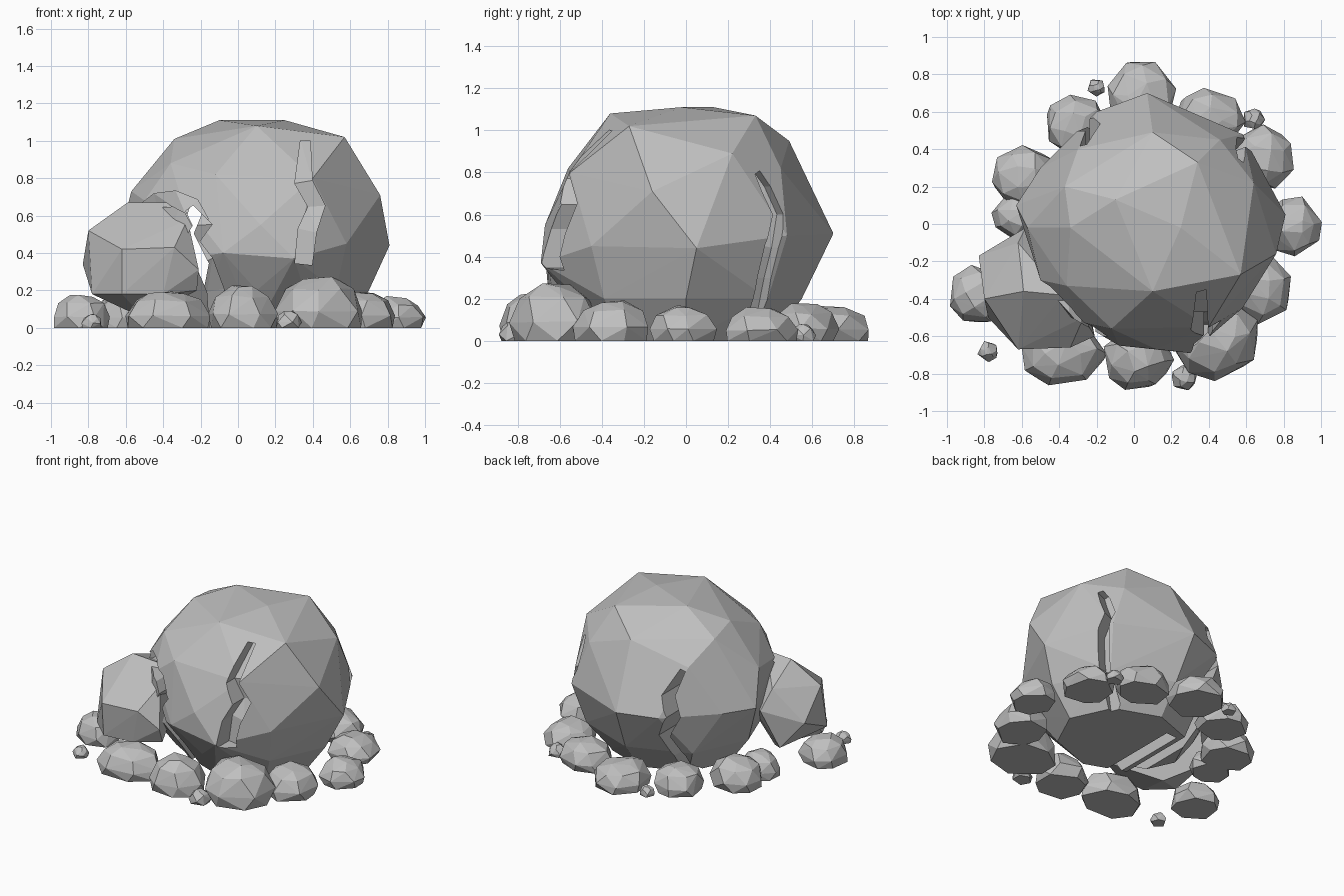
import bpy, bmesh, math, random
from mathutils import Vector
from mathutils.bvhtree import BVHTree

random.seed(4)

cube = bpy.data.objects.get("Cube")
if cube:
    bpy.data.objects.remove(cube, do_unlink=True)

# One grey stone material
stone = bpy.data.materials.new("grey stone")
stone.use_nodes = True
grey = (0.52, 0.52, 0.52, 1)
stone.diffuse_color = grey
shader = stone.node_tree.nodes["Principled BSDF"]
shader.inputs["Base Color"].default_value = grey
shader.inputs["Roughness"].default_value = 0.9


def add_object(name, bm):
    """Turn a bmesh into a flat shaded stone object."""
    bmesh.ops.recalc_face_normals(bm, faces=bm.faces[:])
    mesh = bpy.data.meshes.new(name)
    bm.to_mesh(mesh)
    bm.free()
    mesh.materials.append(stone)
    obj = bpy.data.objects.new(name, mesh)
    bpy.context.collection.objects.link(obj)
    return obj


def hull(name, points):
    """Chiselled stone: the convex hull of a few corner points."""
    bm = bmesh.new()
    for point in points:
        bm.verts.new(point)
    result = bmesh.ops.convex_hull(bm, input=bm.verts[:])
    spare = set(result["geom_interior"]) | set(result["geom_unused"])
    spare = [v for v in spare if isinstance(v, bmesh.types.BMVert)]
    bmesh.ops.delete(bm, geom=spare, context="VERTS")
    return add_object(name, bm)


def carve(target, cutter):
    """Subtract the cutter from the target and remove the cutter."""
    cutter.hide_render = True
    mod = target.modifiers.new("carve", "BOOLEAN")
    mod.operation = "DIFFERENCE"
    mod.solver = "EXACT"
    mod.object = cutter
    bpy.context.view_layer.objects.active = target
    bpy.ops.object.modifier_apply(modifier=mod.name)
    bpy.data.objects.remove(cutter, do_unlink=True)


def crack_cutter(name, surface, angle, path, width, depth):
    """Jagged strip following the rock face, seen from the given direction."""
    outward = Vector((math.cos(angle), math.sin(angle), 0))
    across = Vector((-outward.y, outward.x, 0))
    bm = bmesh.new()
    sections = []
    last = len(path) - 1
    for i, (u, z) in enumerate(path):
        before, after = path[max(i - 1, 0)], path[min(i + 1, last)]
        along = Vector((after[0] - before[0], after[1] - before[1])).normalized()
        half = width * (0.25 if i == 0 else random.uniform(0.42, 0.55))
        start = outward * 2 + across * u + Vector((0, 0, max(z, 0.03)))
        hit = surface.ray_cast(start, -outward)[0]
        reach = hit.dot(outward) if hit else 0.3
        section = []
        for side, r in ((-1, reach - depth), (1, reach - depth),
                        (1, reach + 0.3), (-1, reach + 0.3)):
            position = outward * r + across * (u - side * half * along.y)
            position.z = z + side * half * along.x
            section.append(bm.verts.new(position))
        sections.append(section)
    for a, b in zip(sections, sections[1:]):
        for k in range(4):
            n = (k + 1) % 4
            bm.faces.new((a[k], a[n], b[n], b[k]))
    bm.faces.new(sections[0])
    bm.faces.new(sections[-1][::-1])
    bmesh.ops.triangulate(bm, faces=bm.faces[:])
    return add_object(name, bm)


# Large boulder: corner points above two rings that taper to the foot
corners = [
    (-.1, .13, 1.11), (.25, -.02, 1.11), (.1, -.36, 1.08), (.34, .33, 1.07),
    (.57, -.27, 1.02), (.64, .22, .89), (.76, -.16, .71), (.81, .05, .44),
    (-.34, -.02, 1.01), (-.37, .2, .97), (-.36, -.33, .88),
    (-.12, -.56, .82), (.4, -.55, .8), (.12, -.67, .55), (.3, -.69, .37),
    (-.08, -.65, .4), (.58, -.45, .45), (.07, .7, .51), (-.2, .6, .5),
    (.1, .49, .95), (-.3, .4, .82), (.58, .48, .5), (.46, .45, .82),
    (-.63, .1, .5), (-.5, .3, .5), (-.57, -.02, .73), (-.5, -.3, .68),
    (-.3, -.52, .68), (-.42, -.45, .35),
]
foot_sides = 8
for rx, ry, z in ((0.6, 0.55, 0.2), (0.45, 0.4, 0)):
    for i in range(foot_sides):
        a = math.tau * i / foot_sides
        corners.append((0.1 + rx * math.cos(a), ry * math.sin(a), z))

boulder = hull("large_boulder", corners)
probe = bmesh.new()
probe.from_mesh(boulder.data)
surface = BVHTree.FromBMesh(probe)
probe.free()

# Cracks: direction, path of (sideways, height), width, depth.
# The deep front and back cracks meet in a fissure through the stone.
front, back = -math.pi / 2, math.pi / 2
cracks = [
    (front, [(.36, 1.0), (.35, .78), (.42, .65), (.37, .52), (.35, .34)],
     0.105, 0.09),
    (front, [(-.5, .65), (-.44, .68), (-.34, .69), (-.25, .65), (-.2, .56)],
     0.09, 0.14),
    (front, [(-.26, .64), (-.19, .55), (-.25, .46), (-.18, .35), (-.12, .2),
             (-.1, -.1)], 0.1, 0.65),
    (0.4, [(.09, .8), (.13, .72), (.18, .6), (.14, .45), (.12, .3),
           (.1, -.1)], 0.07, 0.09),
    (back, [(.27, .8), (.22, .64), (.27, .5), (.19, .34), (.23, .16),
            (.22, -.1)], 0.075, 0.7),
]
for angle, path, width, depth in cracks:
    carve(boulder, crack_cutter("crack_cutter", surface, angle, path,
                                width, depth))

# Smaller boulder leaning on the front right of the large one
hull("leaning_boulder", [
    (-.83, -.17, .34), (-.8, -.4, .52), (-.59, -.36, .67), (-.38, -.38, .67),
    (-.27, -.5, .58), (-.62, -.67, .42), (-.21, -.6, .31), (-.34, -.66, .43),
    (-.22, -.55, .2), (-.78, -.5, .18), (-.62, -.65, .18), (-.4, -.63, .18),
    (-.58, -.02, .42), (-.62, -.1, .56), (-.5, -.3, .05), (-.68, -.1, .15),
    (-.32, -.2, .4),
])


def ground_rock(name, x, y, rx, ry, height, sides=7):
    """Flat bottomed stone made of four uneven rings."""
    points = []
    for radius, level in ((0.94, 0), (1.03, 0.34), (0.8, 0.76), (0.4, 1)):
        turn = random.uniform(0, math.tau)
        count = sides if radius > 0.5 else 4
        for i in range(count):
            a = turn + math.tau * (i + random.uniform(-0.2, 0.2)) / count
            r = radius * random.uniform(0.93, 1.05)
            lift = level * random.uniform(0.9, 1.0)
            points.append((x + rx * r * math.cos(a), y + ry * r * math.sin(a),
                           height * lift))
    hull(name, points)


# Ring of rocks around the foot: x, y, half width, half depth, height
rocks = [
    (.04, .68, .19, .21, .17), (.4, .56, .19, .16, .18),
    (.68, .35, .17, .18, .16), (.85, -.01, .15, .16, .17),
    (.67, -.35, .17, .18, .2), (.44, -.62, .24, .21, .28),
    (.02, -.72, .18, .17, .23), (-.38, -.69, .23, .18, .2),
    (-.84, -.38, .16, .16, .18), (-.58, .25, .18, .17, .2),
    (-.62, .04, .14, .13, .17), (-.31, .53, .17, .17, .18),
]
for i, rock in enumerate(rocks):
    ground_rock(f"ring_rock_{i + 1}", *rock)

# Loose pebbles
pebbles = [(-.2, .73, .05), (.64, .56, .06), (.27, -.82, .07), (-.78, -.68, .055)]
for i, (x, y, r) in enumerate(pebbles):
    ground_rock(f"pebble_{i + 1}", x, y, r, r, r * 1.35, sides=5)
